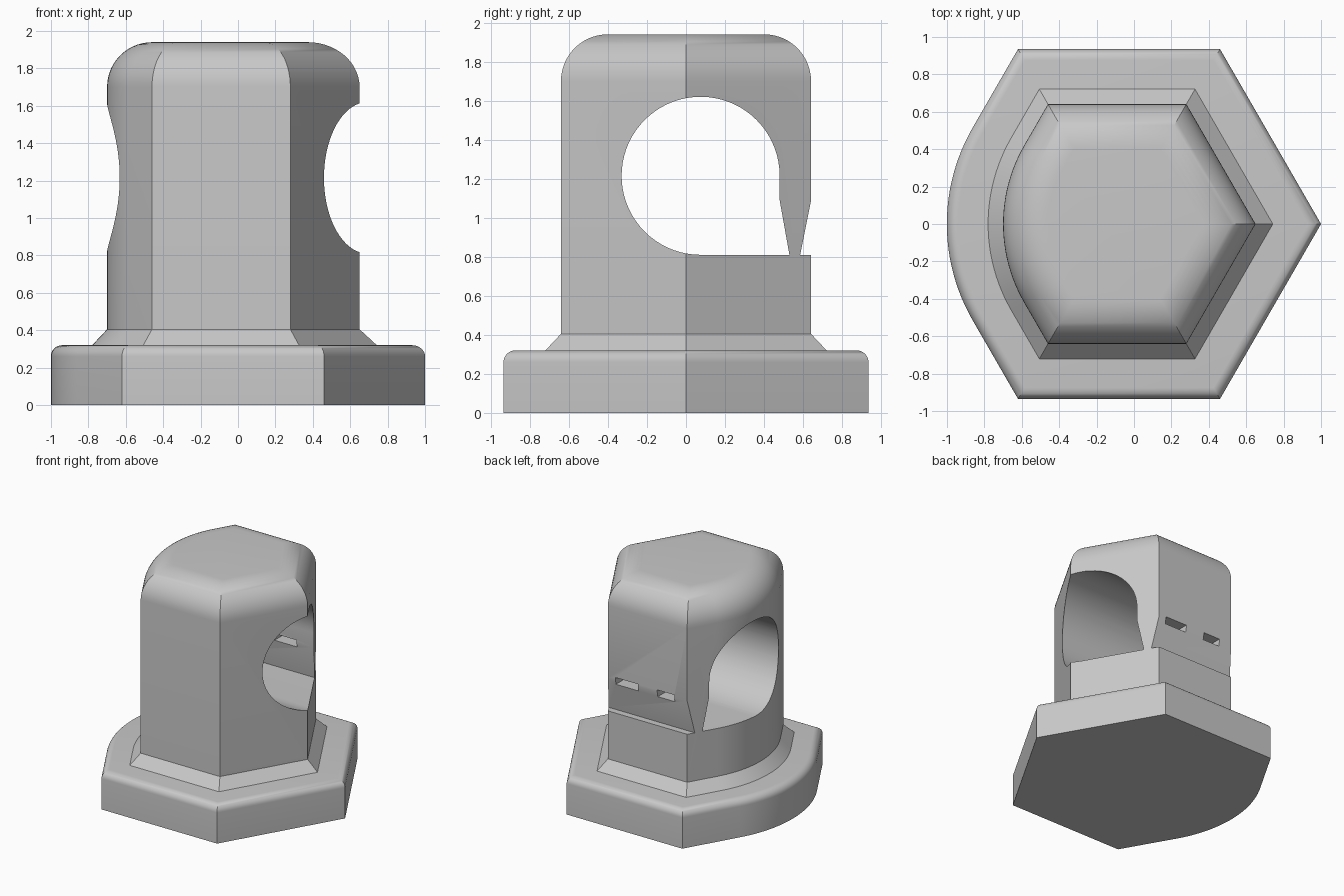
import bpy, bmesh, math

cube = bpy.data.objects.get("Cube")
if cube:
    bpy.data.objects.remove(cube, do_unlink=True)

grey = bpy.data.materials.new("plain_grey")
grey.use_nodes = True
colour = (0.58, 0.58, 0.58, 1)
grey.diffuse_color = colour
grey.node_tree.nodes["Principled BSDF"].inputs["Base Color"].default_value = colour


def hex_outline(centre, radius, arc, inset):
    """Hexagon with its -x corner rounded, shrunk evenly by inset."""
    r = radius - inset / math.cos(math.pi / 6)
    a = arc - inset
    pts = [(centre + r * math.cos(math.radians(t)), r * math.sin(math.radians(t)))
           for t in (-120, -60, 0, 60, 120)]
    arc_x = centre - r + a / math.cos(math.pi / 6)
    for i in range(25):
        t = math.radians(150 + 60 * i / 24)
        pts.append((arc_x + a * math.cos(t), a * math.sin(t)))
    return pts


def skin(name, rings):
    """Solid through a list of equal-length rings of 3D points."""
    bm = bmesh.new()
    loops = [[bm.verts.new(p) for p in ring] for ring in rings]
    for low, high in zip(loops, loops[1:]):
        n = len(low)
        for i in range(n):
            j = (i + 1) % n
            bm.faces.new((low[i], low[j], high[j], high[i]))
    bm.faces.new(loops[0][::-1])
    bm.faces.new(loops[-1])
    bmesh.ops.recalc_face_normals(bm, faces=bm.faces[:])
    mesh = bpy.data.meshes.new(name)
    bm.to_mesh(mesh)
    bm.free()
    mesh.materials.append(grey)
    obj = bpy.data.objects.new(name, mesh)
    bpy.context.collection.objects.link(obj)
    return obj


def hex_solid(name, centre, radius, arc, levels):
    return skin(name, [[(x, y, z) for x, y in hex_outline(centre, radius, arc, d)]
                       for d, z in levels])


def rounded_rim(top, size, steps):
    """(inset, height) pairs for a quarter-round top edge."""
    angles = [math.pi / 2 * i / steps for i in range(steps + 1)]
    return [(size * (1 - math.cos(t)), top - size + size * math.sin(t)) for t in angles]


def cut(target, name, profile):
    """Cut a y-z profile right through the target along x."""
    tool = skin(name, [[(x, y, z) for y, z in profile] for x in (-1.5, 1.5)])
    apply_cut(target, tool)


def apply_cut(target, tool):
    tool.hide_render = True
    mod = target.modifiers.new("cut", "BOOLEAN")
    mod.operation = "DIFFERENCE"
    mod.solver = "EXACT"
    mod.object = tool
    bpy.context.view_layer.objects.active = target
    bpy.ops.object.modifier_apply(modifier=mod.name)
    bpy.data.objects.remove(tool, do_unlink=True)


# Flange with a softly rounded rim
base = hex_solid("base_flange", -0.08, 1.08, 1.03,
                 [(0, 0)] + rounded_rim(0.32, 0.06, 8))

# Post with a sloped foot and a rounded crown
post = hex_solid("post", -0.09, 0.74, 0.84,
                 [(-0.08, 0.32), (0, 0.405)] + rounded_rim(1.94, 0.24, 14))

# Round passage with a flat floor, closed at the back by a tapered flap
cy, cz, cr = 0.075, 1.215, 0.405
passage = []
for i in range(55):
    t = math.radians(-90 - 270 * i / 54)
    passage.append((cy + cr * math.cos(t), cz + cr * math.sin(t)))
cut(post, "passage_cutter", passage + [(0.48, 1.09), (0.53, 0.81)])
cut(post, "flap_taper_cutter", [(0.585, 0.81), (0.697, 1.37), (0.697, 0.81)])

# Two small slots through the flap
for x0, x1 in ((0.0, 0.21), (-0.34, -0.18)):
    ring = [(x0, 1.05), (x1, 1.05), (x1, 1.11), (x0, 1.11)]
    slot = skin("slot_cutter", [[(x, y, z) for x, z in ring] for y in (0.4, 0.8)])
    apply_cut(post, slot)

# Smooth the rounds, keep the corners crisp
for obj in (base, post):
    bpy.ops.object.select_all(action="DESELECT")
    obj.select_set(True)
    bpy.context.view_layer.objects.active = obj
    bpy.ops.object.shade_smooth_by_angle(angle=math.radians(30))
